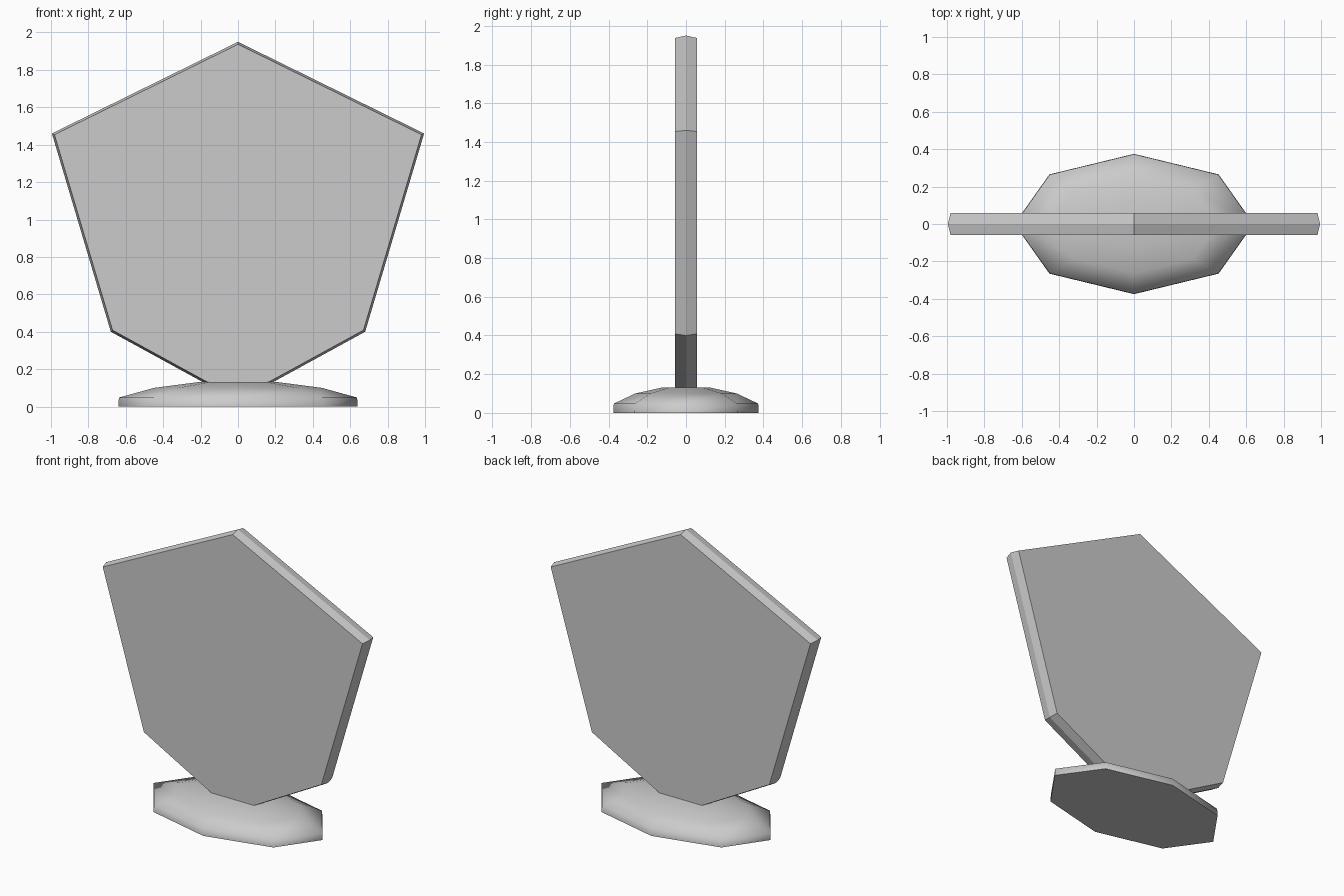
import bpy, bmesh, math

if "Cube" in bpy.data.objects:
    bpy.data.objects.remove(bpy.data.objects["Cube"])


def finish(bm, name):
    bmesh.ops.recalc_face_normals(bm, faces=bm.faces)
    mesh = bpy.data.meshes.new(name)
    bm.to_mesh(mesh)
    bm.free()
    obj = bpy.data.objects.new(name, mesh)
    bpy.context.collection.objects.link(obj)
    return obj


def loft(rings):
    """Skin a stack of equal-length point rings and cap both ends."""
    bm = bmesh.new()
    loops = [[bm.verts.new(p) for p in ring] for ring in rings]
    n = len(loops[0])
    for a, b in zip(loops, loops[1:]):
        for i in range(n):
            j = (i + 1) % n
            bm.faces.new((a[i], a[j], b[j], b[i]))
    bm.faces.new(loops[0])
    bm.faces.new(loops[-1])
    return bm


# Upright six-cornered plate with a shallow ridge around its rim
outline = [(0, 1.95), (0.995, 1.46), (0.68, 0.4),
           (0, 0.028), (-0.68, 0.4), (-0.995, 1.46)]
plate_rings = [[(x * s, y, 1 + (z - 1) * s) for x, z in outline]
               for y, s in ((-0.058, 0.986), (0, 1), (0.058, 0.986))]
finish(loft(plate_rings), "plate")

# Eight-sided oval foot: low side wall, domed top, flat underside
profile = [(1.0, 0), (0.995, 0.048), (0.7, 0.1), (0.34, 0.13)]
foot_rings = [[(0.64 * r * math.cos(i * math.pi / 4),
                0.375 * r * math.sin(i * math.pi / 4), z) for i in range(8)]
              for r, z in profile]
bm = loft(foot_rings)
for f in bm.faces:
    f.smooth = any(v.co.z > 0.001 for v in f.verts)
for e in bm.edges:
    if all(v.co.z < 0.001 for v in e.verts):
        e.smooth = False
finish(bm, "foot")
